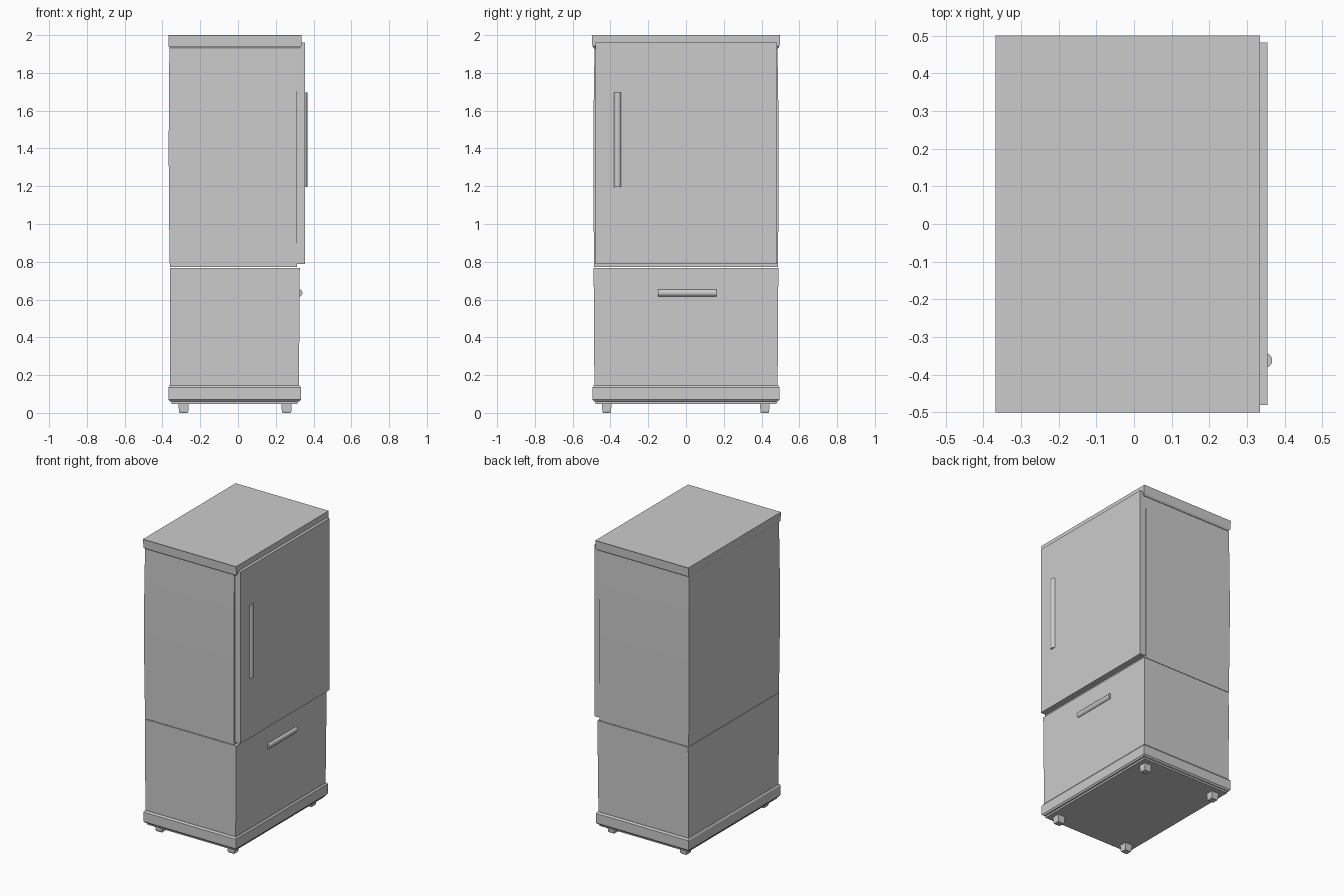
import bpy, bmesh, math


def loft(name, sections):
    """Stacked rectangles: each section is (z, x_min, x_max, y_half, y_centre)."""
    bm = bmesh.new()
    rings = []
    for z, x0, x1, h, yc in sections:
        rings.append([bm.verts.new(p) for p in (
            (x0, yc - h, z), (x1, yc - h, z), (x1, yc + h, z), (x0, yc + h, z))])
    bm.faces.new(rings[0][::-1])
    bm.faces.new(rings[-1])
    for a, b in zip(rings, rings[1:]):
        for i in range(4):
            j = (i + 1) % 4
            bm.faces.new((a[i], a[j], b[j], b[i]))
    mesh = bpy.data.meshes.new(name)
    bm.to_mesh(mesh)
    bm.free()
    obj = bpy.data.objects.new(name, mesh)
    bpy.context.collection.objects.link(obj)
    return obj


def handle(name, loc, length, rot):
    """Round bar sunk halfway into the front panel."""
    bpy.ops.mesh.primitive_cylinder_add(vertices=16, radius=0.02, depth=length,
                                        location=loc, rotation=rot)
    bpy.context.object.name = name
    bpy.ops.object.shade_smooth_by_angle(angle=math.radians(40))


# Top slab with a chamfered underside
loft("top_slab", [(1.93, -0.36, 0.325, 0.488, 0), (1.942, -0.368, 0.335, 0.496, 0),
                  (1.995, -0.368, 0.335, 0.498, 0), (2.0, -0.368, 0.335, 0.5, 0)])

# Upper cabinet, slightly bulging at the sides
loft("upper_cabinet", [(0.772, -0.361, 0.312, 0.487, 0), (1.04, -0.365, 0.312, 0.489, 0),
                       (1.37, -0.367, 0.313, 0.491, 0), (1.70, -0.366, 0.312, 0.488, 0),
                       (1.935, -0.363, 0.312, 0.484, 0)])

# Upper door
loft("upper_door", [(0.788, 0.311, 0.354, 0.481, 0.001), (1.96, 0.311, 0.354, 0.481, 0.001)])

# Lower drawer cabinet
loft("lower_cabinet", [(0.13, -0.359, 0.322, 0.485, 0), (0.45, -0.361, 0.325, 0.487, 0),
                       (0.768, -0.359, 0.327, 0.489, 0)])

# Base slab and the recessed plate below it
loft("base_slab", [(0.06, -0.36, 0.325, 0.486, 0), (0.07, -0.368, 0.333, 0.496, 0),
                   (0.135, -0.368, 0.333, 0.496, 0), (0.146, -0.361, 0.325, 0.488, 0)])
loft("base_plate", [(0.048, -0.352, 0.316, 0.48, 0), (0.065, -0.352, 0.316, 0.48, 0)])

# Four tapered feet
for fx in (-0.288, 0.257):
    for fy in (-0.42, 0.417):
        loft("foot", [(0.0, fx - 0.021, fx + 0.021, 0.02, fy),
                      (0.008, fx - 0.025, fx + 0.025, 0.023, fy),
                      (0.055, fx - 0.027, fx + 0.027, 0.026, fy)])

# Handles
handle("door_handle", (0.347, -0.362, 1.447), 0.5, (0, 0, 0))
handle("drawer_handle", (0.321, 0.006, 0.635), 0.31, (math.pi / 2, 0, 0))
